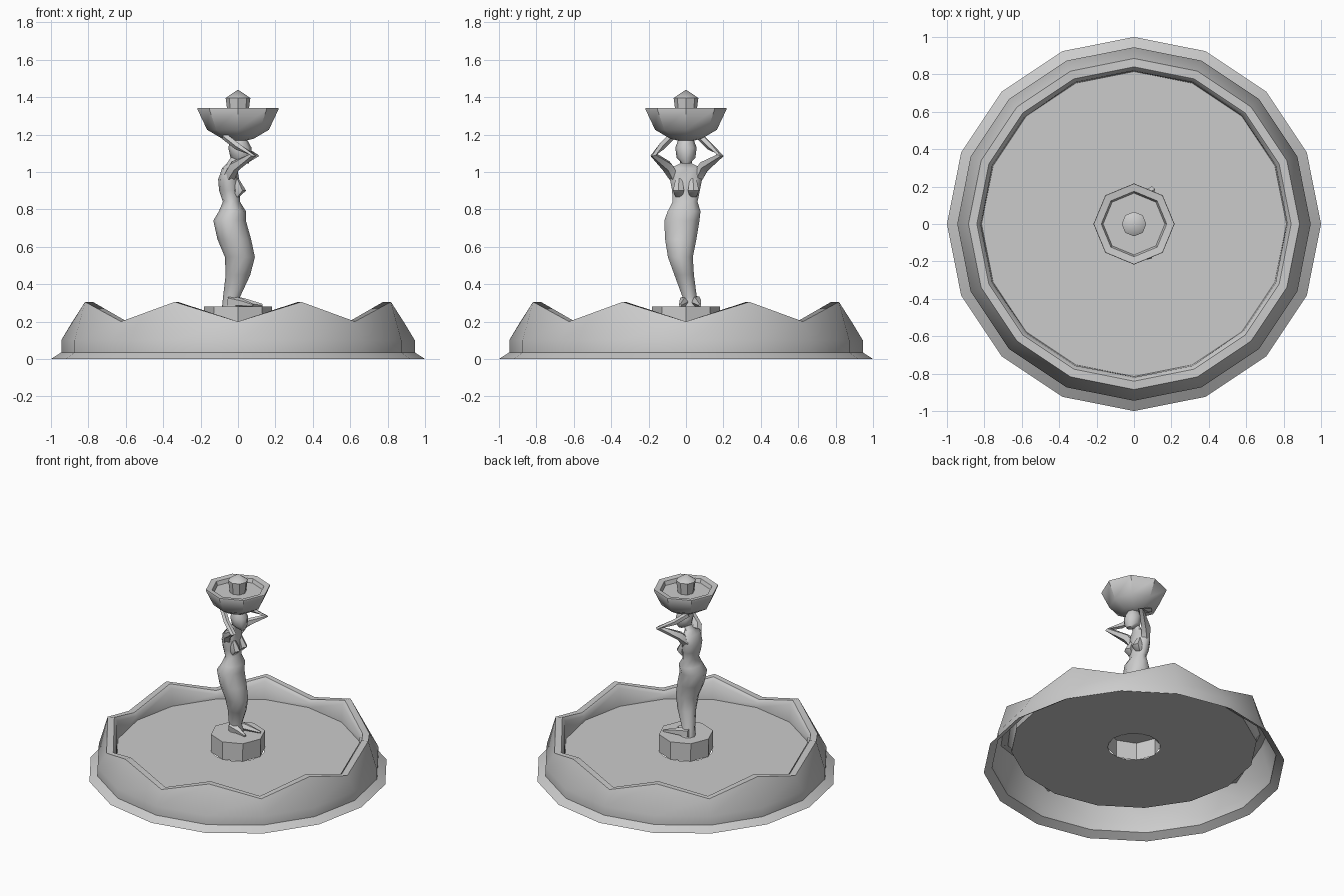
import bpy, bmesh, math
from mathutils import Vector

if "Cube" in bpy.data.objects:
    bpy.data.objects.remove(bpy.data.objects["Cube"])


def finish(bm, name, angle=40, recalc=True):
    if recalc:
        bmesh.ops.recalc_face_normals(bm, faces=bm.faces[:])
    me = bpy.data.meshes.new(name)
    bm.to_mesh(me)
    bm.free()
    me.shade_smooth()
    me.set_sharp_from_angle(angle=math.radians(angle))
    ob = bpy.data.objects.new(name, me)
    bpy.context.collection.objects.link(ob)
    return ob


def skin(name, rings, caps=(True, True), angle=40):
    """Bridge successive rings of points that share one vertex count."""
    bm = bmesh.new()
    rows = [[bm.verts.new(p) for p in r] for r in rings]
    n = len(rows[0])
    for a, b in zip(rows, rows[1:]):
        for i in range(n):
            j = (i + 1) % n
            bm.faces.new((a[i], a[j], b[j], b[i]))
    if caps[0]:
        bm.faces.new(rows[0][::-1])
    if caps[1]:
        bm.faces.new(rows[-1])
    bmesh.ops.remove_doubles(bm, verts=bm.verts[:], dist=1e-4)
    return finish(bm, name, angle)


def ring(n, r, z):
    return [(r * math.cos(math.tau * i / n), r * math.sin(math.tau * i / n), z) for i in range(n)]


def lathe(name, n, profile, caps=(True, True), angle=40):
    return skin(name, [ring(n, r, z) for r, z in profile], caps, angle)


def loft(name, sections, n=8, angle=50):
    """Sections: centre x, centre y, z, half depth in x, half width in y."""
    rings = []
    for cx, cy, z, rx, ry in sections:
        rings.append([(cx + rx * math.cos(math.tau * i / n),
                       cy + ry * math.sin(math.tau * i / n), z) for i in range(n)])
    return skin(name, rings, angle=angle)


def limb(name, points, radii, n=5):
    """Tapered tube through the points."""
    pts = [Vector(p) for p in points]
    rings = []
    for k, p in enumerate(pts):
        d = (pts[min(k + 1, len(pts) - 1)] - pts[max(k - 1, 0)]).normalized()
        u = d.cross(Vector((0.9, 0.1, 0.42))).normalized()
        v = d.cross(u)
        rings.append([p + radii[k] * (u * math.cos(math.tau * i / n) + v * math.sin(math.tau * i / n))
                      for i in range(n)])
    return skin(name, rings)


# basin wall: 16 sides, rim alternating between valleys (even) and peaks (odd)
wall = []
for r, valley, peak in [(1, 0, 0), (0.945, 0.035, 0.035), (0.945, 0.1, 0.1),
                        (0.885, 0.2, 0.305), (0.84, 0.2, 0.305), (0.82, 0.18, 0.28),
                        (0.815, 0.15, 0.15)]:
    wall.append([(x, y, peak if i % 2 else valley) for i, (x, y, _) in enumerate(ring(16, r, 0))])
skin("basin_wall", wall, (False, False), 45)

# water surface with an opening under the pedestal
lathe("water", 16, [(0.815, 0.15), (0.175, 0.15)], (False, False))

# pedestal
lathe("pedestal", 8, [(0.18, 0.15), (0.182, 0.28)], (False, True))

# bowl and its finial
lathe("bowl", 8, [(0.035, 1.165), (0.085, 1.178), (0.165, 1.225), (0.217, 1.335),
                  (0.215, 1.342), (0.175, 1.337), (0.165, 1.31)])
lathe("finial", 8, [(0.055, 1.31), (0.066, 1.395), (0.0, 1.44)], (True, False), 35)

# figure facing +x: legs, hips, waist, chest and shoulders in one body
loft("body", [
    (-0.03, 0.025, 0.28, 0.055, 0.05),
    (-0.035, 0.02, 0.33, 0.045, 0.04),
    (0.0, -0.01, 0.45, 0.066, 0.055),
    (0.01, -0.03, 0.545, 0.08, 0.07),
    (-0.02, -0.028, 0.64, 0.09, 0.088),
    (-0.045, -0.022, 0.74, 0.087, 0.099),
    (-0.03, -0.01, 0.79, 0.072, 0.092),
    (-0.035, -0.005, 0.84, 0.046, 0.07),
    (-0.045, 0.0, 0.9, 0.056, 0.078),
    (-0.05, 0.0, 0.96, 0.056, 0.09),
    (-0.045, 0.0, 1.02, 0.04, 0.085),
    (-0.03, 0.0, 1.045, 0.03, 0.035),
    (0.0, 0.0, 1.09, 0.03, 0.03)], n=10)

# head
loft("head", [
    (0.035, 0.0, 1.045, 0.022, 0.022),
    (0.015, 0.0, 1.075, 0.055, 0.05),
    (0.01, 0.0, 1.13, 0.062, 0.057),
    (0.005, 0.0, 1.17, 0.045, 0.042)])

# paired parts: arms, bust and feet
for side, s, elbow_x, elbow_y in (("left", 1, 0.095, 0.182), ("right", -1, 0.08, 0.172)):
    limb(side + "_arm",
         [(-0.045, s * 0.062, 0.975), (-0.02, s * 0.1, 1.03), (elbow_x, s * elbow_y, 1.09),
          (0.0, s * 0.13, 1.135), (-0.07, s * 0.075, 1.19)],
         [0.032, 0.032, 0.02, 0.02, 0.02])
    loft(side + "_breast", [
        (-0.01, s * 0.038, 0.865, 0.015, 0.02),
        (0.005, s * 0.04, 0.9, 0.038, 0.034),
        (-0.012, s * 0.038, 0.965, 0.015, 0.02)], n=6)

limb("left_foot", [(-0.06, 0.045, 0.31), (0.03, 0.06, 0.302), (0.13, 0.075, 0.287)],
     [0.035, 0.025, 0.008])
limb("right_foot", [(-0.05, 0.0, 0.31), (0.02, -0.015, 0.3), (0.08, -0.03, 0.287)],
     [0.035, 0.022, 0.008])
